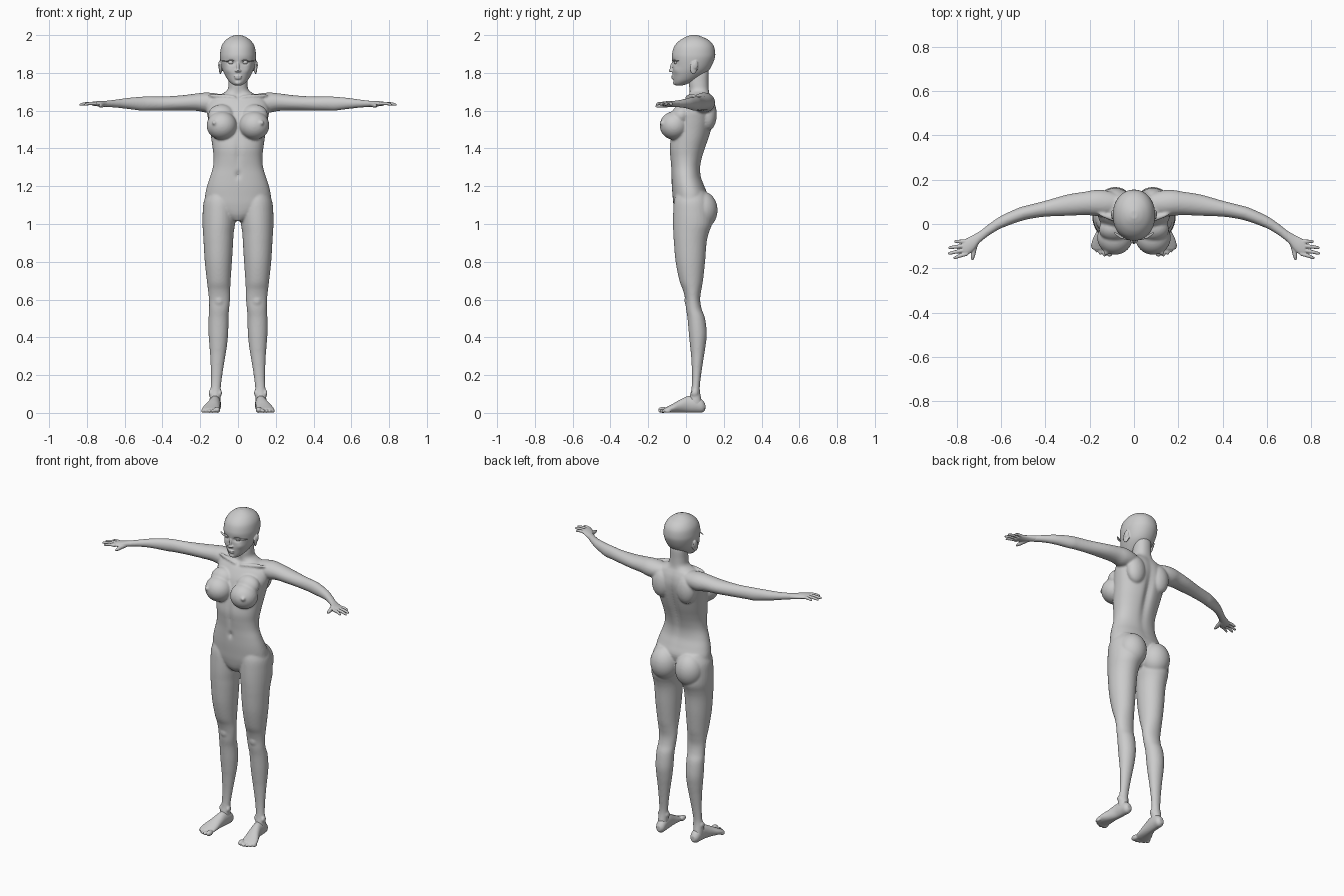
import bpy, bmesh, math
from mathutils import Vector, Matrix, Euler

ORDER = {'x': (0, 1, 2), 'y': (1, 0, 2), 'z': (2, 0, 1)}


def spline(rows, sub):
    """Catmull-Rom through the station rows."""
    out = []
    for i in range(len(rows) - 1):
        a, b = rows[max(i - 1, 0)], rows[i]
        c, d = rows[i + 1], rows[min(i + 2, len(rows) - 1)]
        for k in range(sub):
            t = k / sub
            out.append([0.5 * (2*q + (r - p)*t + (2*p - 5*q + 4*r - s)*t*t + (3*q - p - 3*r + s)*t**3)
                        for p, q, r, s in zip(a, b, c, d)])
    return out + [list(rows[-1])]


def loft(bm, axis, rows, side=1, n=32, sub=5, power=2.0):
    """Closed tube; row = position on axis, two centres, two radii."""
    o, rings = ORDER[axis], []
    for t, c1, c2, r1, r2 in spline(rows, sub):
        ring = []
        for k in range(n):
            a = 2 * math.pi * k / n
            ca, sa = math.cos(a), math.sin(a)
            co = [0, 0, 0]
            co[o[0]] = t
            co[o[1]] = c1 + r1 * math.copysign(abs(ca) ** (2 / power), ca)
            co[o[2]] = c2 + r2 * math.copysign(abs(sa) ** (2 / power), sa)
            co[0] *= side
            ring.append(bm.verts.new(co))
        rings.append(ring)
    for p, q in zip(rings, rings[1:]):
        for k in range(n):
            bm.faces.new((p[k], p[(k+1) % n], q[(k+1) % n], q[k]))
    bm.faces.new(rings[0])
    bm.faces.new(rings[-1])


def upright(rows):
    """(z, centre x, front y, back y, half width) -> loft rows."""
    return [(z, cx, (f + b) / 2, rx, (b - f) / 2) for z, cx, f, b, rx in rows]


def blob(bm, c, r, side=1, rot=(0, 0, 0)):
    m = (Matrix.Translation((c[0]*side, c[1], c[2]))
         @ Euler((rot[0], rot[1]*side, rot[2]*side)).to_matrix().to_4x4()
         @ Matrix.Diagonal((*r, 1)))
    bmesh.ops.create_uvsphere(bm, u_segments=32, v_segments=20, radius=1, matrix=m)


def push(bm, c, r, off):
    """Soft sculpt push around a point."""
    off = Vector(off)
    for v in bm.verts:
        d = sum(((v.co[i] - c[i]) / r[i]) ** 2 for i in range(3))
        if d < 9:
            v.co += off * math.exp(-d)


def finish(name, bm, voxel=0, smooth=4):
    bmesh.ops.recalc_face_normals(bm, faces=bm.faces)
    for f in bm.faces:
        f.smooth = True
    me = bpy.data.meshes.new(name)
    bm.to_mesh(me)
    bm.free()
    ob = bpy.data.objects.new(name, me)
    bpy.context.collection.objects.link(ob)
    if voxel:
        m = ob.modifiers.new("fuse", 'REMESH')
        m.mode, m.voxel_size, m.use_smooth_shade = 'VOXEL', voxel, True
        s = ob.modifiers.new("soften", 'SMOOTH')
        s.factor, s.iterations = 0.5, smooth


# torso and neck
bm = bmesh.new()
loft(bm, 'z', upright([
    (1.015, 0, -.035, .06, .03), (1.05, 0, -.055, .085, .10), (1.10, 0, -.066, .105, .17),
    (1.15, 0, -.071, .115, .174), (1.20, 0, -.075, .098, .164), (1.25, 0, -.077, .08, .148),
    (1.30, 0, -.079, .077, .133), (1.35, 0, -.084, .087, .129), (1.40, 0, -.088, .103, .134),
    (1.45, 0, -.082, .121, .141), (1.50, 0, -.072, .136, .148), (1.55, 0, -.06, .147, .157),
    (1.60, 0, -.042, .152, .165), (1.645, 0, -.015, .145, .155), (1.675, 0, .008, .133, .125),
    (1.69, 0, .015, .126, .085), (1.71, 0, .018, .122, .056), (1.75, 0, .016, .12, .05),
    (1.80, 0, .025, .12, .048), (1.83, 0, .03, .115, .04)]), n=72, sub=6, power=2.2)
# spine groove, sternum groove, navel, belly
push(bm, (0, .13, 1.45), (.022, .08, .17), (0, -.016, 0))
push(bm, (0, -.085, 1.38), (.014, .04, .08), (0, .008, 0))
push(bm, (0, -.078, 1.26), (.012, .03, .018), (0, .012, 0))
push(bm, (0, -.02, 1.685), (.02, .05, .02), (0, .01, 0))
for s in (1, -1):
    # chest, shoulder blades, collar bones, buttocks
    blob(bm, (.086, -.062, 1.521), (.08, .077, .075), s)
    blob(bm, (.088, -.025, 1.575), (.07, .052, .06), s, (-.5, 0, 0))
    blob(bm, (.126, -.129, 1.536), (.012, .012, .012), s)
    blob(bm, (.085, .118, 1.58), (.06, .045, .085), s)
    blob(bm, (.085, .022, 1.676), (.08, .012, .011), s, (0, -.06, .3))
    blob(bm, (.085, .085, 1.073), (.084, .082, .1), s)
    # arm
    loft(bm, 'x', [
        (.06, .09, 1.645, .04, .035), (.12, .092, 1.642, .058, .05), (.17, .095, 1.643, .059, .053),
        (.22, .093, 1.645, .053, .046), (.30, .085, 1.641, .048, .04), (.40, .069, 1.638, .036, .037),
        (.47, .055, 1.638, .032, .037), (.51, .045, 1.637, .032, .037), (.56, .026, 1.638, .03, .032),
        (.61, .003, 1.638, .028, .026), (.66, -.03, 1.637, .026, .02), (.70, -.062, 1.636, .026, .017)], s)
    # leg
    loft(bm, 'z', upright([
        (1.17, .098, -.05, .10, .06), (1.12, .098, -.064, .125, .083), (1.06, .1, -.068, .135, .087),
        (1.0, .102, -.069, .137, .086), (.95, .104, -.067, .12, .081), (.90, .104, -.064, .109, .078),
        (.80, .104, -.055, .101, .072), (.70, .102, -.035, .09, .063), (.65, .1, -.016, .081, .059),
        (.60, .098, -.004, .075, .056), (.55, .1, .0, .083, .053), (.50, .103, .008, .101, .053),
        (.42, .104, .015, .11, .052), (.35, .105, .022, .103, .046), (.30, .107, .027, .095, .04),
        (.20, .113, .032, .08, .03), (.13, .118, .029, .073, .027), (.08, .121, .018, .08, .029),
        (.04, .122, .015, .09, .028)]), s)
    blob(bm, (.1, .012, .595), (.028, .02, .035), s)
    for dx in (-.024, .026):
        blob(bm, (.119 + dx, .045, .105), (.011, .018, .018), s)
finish("body", bm, .006, 5)

# feet
bm = bmesh.new()
for s in (1, -1):
    loft(bm, 'y', [
        (.102, .118, .032, .014, .016), (.085, .118, .036, .027, .034), (.05, .12, .045, .03, .044),
        (.01, .123, .045, .031, .044), (-.03, .131, .036, .037, .035), (-.065, .14, .026, .045, .025),
        (-.095, .145, .018, .047, .017), (-.115, .146, .014, .04, .011)], s)
    for i, (x, y, r) in enumerate([(.11, -.122, .016), (.133, -.124, .011), (.151, -.118, .0105),
                                   (.168, -.109, .01), (.184, -.097, .01)]):
        blob(bm, (x, y, r), (r, .026 - i * .002, r), s)
finish("feet", bm, .004, 3)

# hands
bm = bmesh.new()
for s in (1, -1):
    loft(bm, 'x', [
        (.675, -.042, 1.637, .022, .016), (.70, -.062, 1.636, .027, .0165), (.725, -.085, 1.636, .036, .015),
        (.75, -.1, 1.637, .038, .013), (.772, -.108, 1.637, .034, .01)], s)
    # fingers from little to index
    for by, tx, ty in [(-.079, .812, -.079), (-.097, .838, -.107), (-.116, .84, -.133), (-.134, .815, -.153)]:
        mx, my = (.755 + tx) / 2, (by + ty) / 2
        loft(bm, 'x', [(.75, by, 1.637, .009, .009), (mx, my, 1.638, .0085, .0085),
                       (tx - .008, ty * .9 + my * .1, 1.633, .007, .007), (tx, ty, 1.631, .003, .003)], s, n=16)
    # thumb
    loft(bm, 'y', [(-.085, .715, 1.632, .014, .013), (-.115, .722, 1.628, .012, .012),
                   (-.145, .727, 1.625, .0095, .0095), (-.163, .729, 1.623, .004, .004)], s, n=16)
finish("hands", bm, .003, 3)

# head
bm = bmesh.new()
loft(bm, 'z', upright([
    (1.734, 0, -.055, -.015, .02), (1.745, 0, -.063, .015, .036), (1.765, 0, -.067, .06, .055),
    (1.80, 0, -.071, .108, .075), (1.83, 0, -.071, .132, .086), (1.87, 0, -.074, .15, .094),
    (1.90, 0, -.074, .155, .095), (1.94, 0, -.062, .148, .088), (1.97, 0, -.036, .125, .069),
    (1.99, 0, -.002, .088, .042), (2.0, 0, .025, .06, .015)]), n=96, sub=8, power=2.1)
for s in (1, -1):
    # eye socket, cheek, ear
    push(bm, (s * .036, -.066, 1.855), (.02, .03, .012), (0, .013, 0))
    push(bm, (s * .05, -.05, 1.815), (.02, .03, .018), (s * .002, -.004, 0))
    blob(bm, (.092, .042, 1.829), (.008, .021, .036), s, (-.15, 0, .3))
    blob(bm, (.098, .05, 1.842), (.006, .014, .022), s, (-.15, 0, .3))
    blob(bm, (.009, -.076, 1.811), (.008, .009, .007), s)
# nose, lips, chin
blob(bm, (0, -.074, 1.832), (.0075, .011, .028), 1, (-.22, 0, 0))
blob(bm, (0, -.081, 1.812), (.009, .011, .008))
blob(bm, (0, -.069, 1.782), (.021, .009, .005))
blob(bm, (0, -.068, 1.772), (.018, .009, .006))
blob(bm, (0, -.057, 1.748), (.018, .012, .012))
finish("head", bm, .0035, 3)

# eyes and lashes
bm = bmesh.new()
for s in (1, -1):
    blob(bm, (.036, -.049, 1.855), (.016, .014, .011), s)
finish("eyes", bm)
bm = bmesh.new()
for s in (1, -1):
    blob(bm, (.038, -.064, 1.865), (.019, .007, .002), s, (.2, 0, .3))
    blob(bm, (.07, -.052, 1.862), (.025, .006, .002), s, (.2, -.1, .6))
finish("eyelashes", bm)
